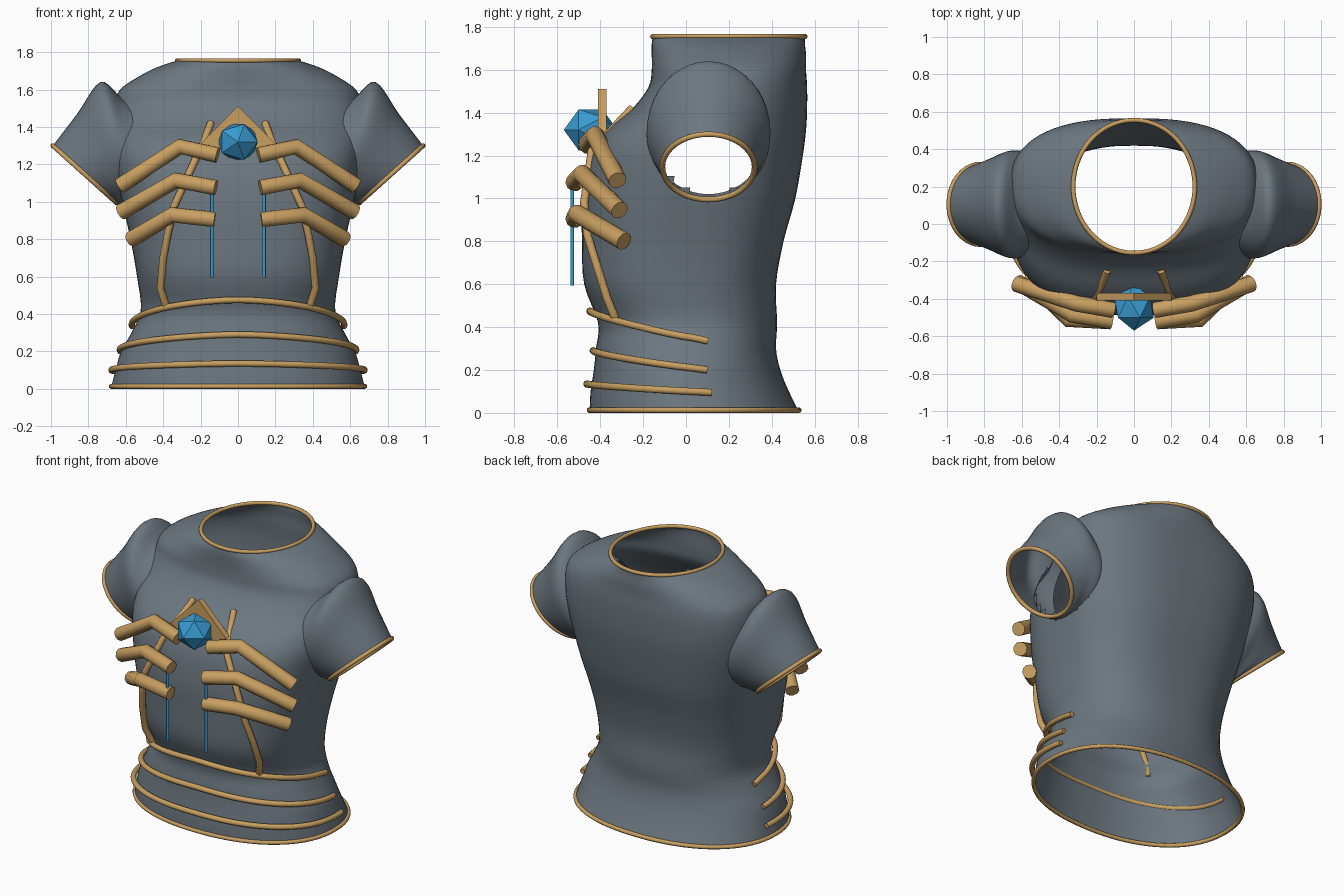
import bpy, bmesh, math
from mathutils import Vector, Matrix

if "Cube" in bpy.data.objects:
    bpy.data.objects.remove(bpy.data.objects["Cube"])


def material(name, rgb):
    m = bpy.data.materials.new(name)
    m.diffuse_color = (*rgb, 1)
    m.use_nodes = True
    m.node_tree.nodes["Principled BSDF"].inputs["Base Color"].default_value = m.diffuse_color
    return m


CLOTH = material("slate_cloth", (0.15, 0.185, 0.215))
GOLD = material("gold", (0.58, 0.35, 0.12))
BLUE = material("crystal_blue", (0.04, 0.33, 0.65))


def sample(rows, t):
    """Catmull-Rom interpolation of table rows at t (in row units)."""
    i = max(0, min(int(t), len(rows) - 2))
    f = t - i
    a, b, c, d = (rows[max(0, min(k, len(rows) - 1))] for k in range(i - 1, i + 3))
    return [0.5 * (2 * q + (r - p) * f + (2 * p - 5 * q + 4 * r - s) * f * f
                   + (3 * q - p - 3 * r + s) * f ** 3) for p, q, r, s in zip(a, b, c, d)]


def make_object(name, bm, mat, smooth=True):
    me = bpy.data.meshes.new(name)
    bmesh.ops.recalc_face_normals(bm, faces=bm.faces)
    bm.to_mesh(me)
    bm.free()
    me.materials.append(mat)
    for p in me.polygons:
        p.use_smooth = smooth
    ob = bpy.data.objects.new(name, me)
    bpy.context.collection.objects.link(ob)
    return ob


def loft(rings):
    """Open tube through closed rings of equal length."""
    bm = bmesh.new()
    vs = [[bm.verts.new(p) for p in r] for r in rings]
    n = len(rings[0])
    for a, b in zip(vs, vs[1:]):
        for i in range(n):
            j = (i + 1) % n
            bm.faces.new((a[i], a[j], b[j], b[i]))
    return bm


def tube(name, pts, radius, mat=GOLD, closed=False, sides=3):
    cu = bpy.data.curves.new(name, "CURVE")
    cu.dimensions = "3D"
    cu.bevel_depth = radius
    cu.bevel_resolution = sides
    cu.use_fill_caps = True
    sp = cu.splines.new("POLY")
    sp.points.add(len(pts) - 1)
    for q, p in zip(sp.points, pts):
        q.co = (*p, 1)
    sp.use_cyclic_u = closed
    cu.materials.append(mat)
    ob = bpy.data.objects.new(name, cu)
    bpy.context.collection.objects.link(ob)


# Torso profile: height, half width, front y, back y, squareness
BODY = [
    (0.00, .68, -.45, .53, 2.2), (0.10, .655, -.445, .48, 2.2),
    (0.20, .625, -.43, .44, 2.2), (0.30, .57, -.42, .42, 2.3),
    (0.42, .52, -.41, .425, 2.4), (0.60, .54, -.475, .42, 2.6),
    (0.80, .575, -.485, .455, 2.7), (1.00, .62, -.485, .51, 2.7),
    (1.20, .66, -.45, .545, 2.7), (1.32, .67, -.37, .56, 2.7),
    (1.42, .67, -.25, .565, 2.6), (1.52, .66, -.175, .565, 2.5),
    (1.60, .63, -.16, .56, 2.4), (1.67, .53, -.16, .56, 2.2),
    (1.72, .43, -.16, .555, 2.1), (1.755, .325, -.155, .555, 2.0),
]


def body_point(row, ang, out=0.0):
    """Point on a torso section; angle 0 is the front centre."""
    z, w, yf, yb, n = row
    s, c = math.sin(ang), math.cos(ang)
    k = lambda v: math.copysign(abs(v) ** (2 / n), v)
    return Vector(((w + out) * k(s), (yf + yb) / 2 - ((yb - yf) / 2 + out) * k(c), z))


def body_row(z):
    for i in range(len(BODY) - 1):
        if z <= BODY[i + 1][0]:
            break
    f = (z - BODY[i][0]) / (BODY[i + 1][0] - BODY[i][0])
    return [z] + sample(BODY, i + f)[1:]


SEG = 72
angles = [2 * math.pi * i / SEG for i in range(SEG)]
STEP = 4
rings = [[body_point(sample(BODY, k / STEP), a) for a in angles]
         for k in range((len(BODY) - 1) * STEP + 1)]
bm = loft(rings)
# Arm holes
holes = []
for f in bm.faces:
    c = f.calc_center_median()
    if abs(c.x) > .4 and ((c.y - .11) / .25) ** 2 + ((c.z - 1.27) / .27) ** 2 < 1:
        holes.append(f)
bmesh.ops.delete(bm, geom=holes, context="FACES")
make_object("torso", bm, CLOTH)

# Sleeve sections: top x, top z, bottom x, bottom z, half depth
SLEEVE = [
    (.50, 1.50, .50, 1.02, .255), (.62, 1.555, .56, 1.00, .285),
    (.735, 1.64, .61, .99, .285), (.86, 1.47, .635, .985, .25),
    (.99, 1.30, .65, .995, .215),
]


def sleeve_ring(row, side, n=40):
    tx, tz, bx, bz, ry = row
    pts = []
    for i in range(n):
        a = 2 * math.pi * i / n
        u = (1 + math.cos(a)) / 2
        pts.append(Vector((side * (bx + (tx - bx) * u), .105 + ry * math.sin(a),
                           bz + (tz - bz) * u)))
    return pts


for side, label in ((-1, "left"), (1, "right")):
    make_object(label + "_sleeve",
                loft([sleeve_ring(sample(SLEEVE, k / 5), side) for k in range(21)]), CLOTH)
    tube(label + "_sleeve_rim", sleeve_ring(SLEEVE[-1], side), .013, closed=True)

# Neck and hem rims
tube("neck_rim", [body_point(BODY[-1], a) for a in angles], .012, closed=True)
tube("hem_rim", [body_point(body_row(.013), a) for a in angles], .013, closed=True)

# Waist bands dipping from the front towards the sides
for name, zf, ze, out in (("upper_band", .475, .335, .022), ("middle_band", .29, .20, .012),
                          ("lower_band", .135, .095, .022)):
    pts = []
    for i in range(-24, 25):
        u = i / 24
        z = zf - (zf - ze) * abs(u) ** 1.4
        pts.append(body_point(body_row(z), u * 1.75, out))
    tube(name, pts, .017)

# Chest ribs, long side rods and glowing strips, mirrored
RIBS = [
    [(.11, -.46, 1.25), (.31, -.425, 1.295), (.63, -.32, 1.085)],
    [(.12, -.52, 1.075), (.33, -.485, 1.115), (.625, -.31, .945)],
    [(.125, -.52, .905), (.35, -.51, .93), (.57, -.29, .80)],
]
ROD = [(.145, -.25, 1.42), (.18, -.34, 1.325), (.23, -.44, 1.22), (.34, -.475, .98),
       (.375, -.46, .83), (.40, -.42, .70), (.415, -.37, .54), (.385, -.33, .44)]
for side, label in ((-1, "left"), (1, "right")):
    flip = lambda pts: [(side * x, y, z) for x, y, z in pts]
    for i, rib in enumerate(RIBS):
        tube(f"{label}_rib_{i + 1}", flip(rib), .043)
    tube(label + "_side_rod", flip(ROD), .02)
    tube(label + "_strip", flip([(.14, -.53, .595), (.14, -.53, 1.04)]), .009, BLUE)

# Chevron mount behind the gem
bm = bmesh.new()
outline = [(0, 1.51), (.2, 1.31), (.13, 1.25), (0, 1.39), (-.13, 1.25), (-.2, 1.31)]
front = [bm.verts.new((x, -.41, z)) for x, z in outline]
faces = [bm.faces.new(front[:4]), bm.faces.new([front[0], front[3], front[4], front[5]])]
ext = bmesh.ops.extrude_face_region(bm, geom=faces, use_keep_orig=True)
for v in ext["geom"]:
    if isinstance(v, bmesh.types.BMVert):
        v.co.y += .04
make_object("gem_mount", bm, GOLD, False)

# Faceted gem with a point facing forward
bm = bmesh.new()
bmesh.ops.create_icosphere(bm, subdivisions=1, radius=1)
bmesh.ops.transform(bm, verts=bm.verts, matrix=Matrix.Translation((0, -.445, 1.32))
                    @ Matrix.Diagonal((.118, .125, .112, 1)) @ Matrix.Rotation(math.pi / 2, 4, "X"))
make_object("gem", bm, BLUE, False)
